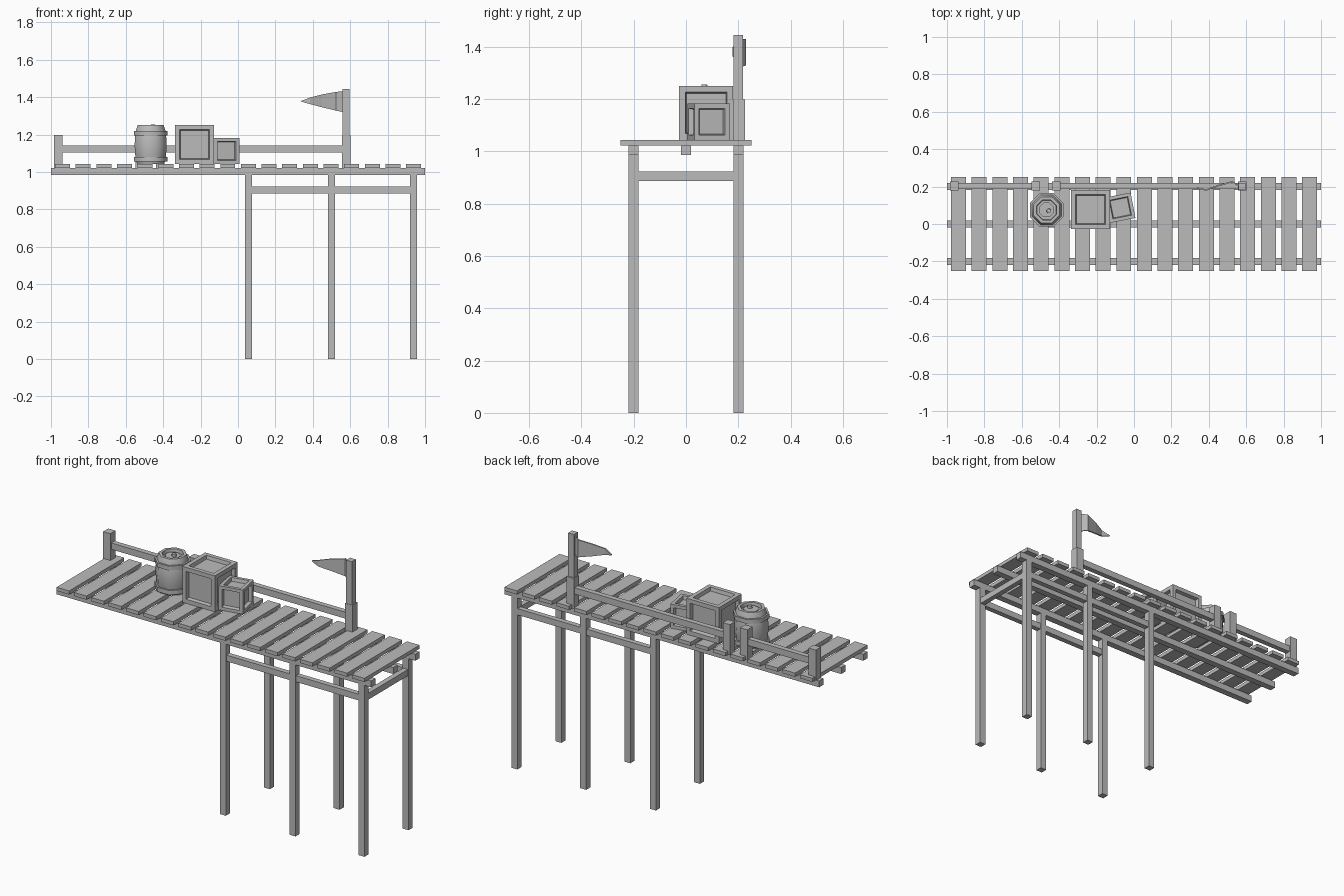
import bpy, bmesh, math
from mathutils import Matrix, Vector

default = bpy.data.objects.get("Cube")
if default:
    bpy.data.objects.remove(default, do_unlink=True)

wood = bpy.data.materials.new("weathered_grey")
wood.use_nodes = True
GREY = (0.5, 0.5, 0.5, 1)
wood.diffuse_color = GREY
wood.node_tree.nodes["Principled BSDF"].inputs["Base Color"].default_value = GREY


def finish(name, bm):
    bmesh.ops.recalc_face_normals(bm, faces=bm.faces)
    mesh = bpy.data.meshes.new(name)
    bm.to_mesh(mesh)
    bm.free()
    mesh.materials.append(wood)
    obj = bpy.data.objects.new(name, mesh)
    bpy.context.collection.objects.link(obj)
    return obj


def box(name, x, y, z, turn=0, panel=None):
    """Box from (low, high) ranges; panel = frame width of recessed sides."""
    bm = bmesh.new()
    bmesh.ops.create_cube(bm, size=1)
    size = [b - a for a, b in (x, y, z)]
    centre = Vector([(a + b) / 2 for a, b in (x, y, z)])
    bmesh.ops.scale(bm, vec=size, verts=bm.verts)
    if panel:
        sides = list(bm.faces)
        bmesh.ops.inset_individual(bm, faces=sides, thickness=panel)
        bmesh.ops.inset_individual(bm, faces=sides, thickness=0.006, depth=-0.02)
    bm.transform(Matrix.Translation(centre) @ Matrix.Rotation(math.radians(turn), 4, "Z"))
    return finish(name, bm)


def around(c, width):
    return (c - width / 2, c + width / 2)


# Deck: planks laid over three long beams
DECK = 1.043
for i in range(18):
    box(f"plank_{i + 1}", around(-0.938 + i * 0.1104, 0.08), (-0.25, 0.25), (1.022, DECK))
for side, y in (("front", -0.2), ("middle", 0), ("back", 0.2)):
    box(f"{side}_beam", (-1, 1), around(y, 0.038), (0.985, 1.022))

# Legs and their braces
LEGS = (0.057, 0.5, 0.938)
for side, y in (("front", -0.2), ("back", 0.2)):
    for i, x in enumerate(LEGS):
        box(f"{side}_leg_{i + 1}", around(x, 0.038), around(y, 0.038), (0, 0.99))
    box(f"{side}_brace", (LEGS[0], LEGS[2]), around(y, 0.03), (0.886, 0.922))
box("end_brace", around(LEGS[2], 0.03), (-0.2, 0.2), (0.886, 0.922))

# Railing along the back, with a gap
for i, x in enumerate((-0.96, -0.525, -0.415, 0.578)):
    box(f"rail_post_{i + 1}", around(x, 0.046), around(0.203, 0.046), (1.022, 1.197))
box("short_rail", (-0.96, -0.525), around(0.203, 0.03), (1.104, 1.141))
box("long_rail", (-0.415, 0.578), around(0.203, 0.03), (1.104, 1.141))

# Flag pole and waving pennant: rows of x, y, low z, high z
box("flag_pole", around(0.578, 0.036), around(0.2, 0.036), (1.19, 1.445))
rows = [(0.565, 0.2, 1.32, 1.432), (0.525, 0.226, 1.328, 1.428),
        (0.45, 0.205, 1.346, 1.415), (0.385, 0.182, 1.363, 1.398),
        (0.338, 0.192, 1.376, 1.38)]
bm = bmesh.new()
rings = []
for x, y, low, high in rows:
    rings.append([bm.verts.new((x, y + dy, z)) for dy, z in
                  ((-0.004, low), (0.004, low), (0.004, high), (-0.004, high))])
for a, b in zip(rings, rings[1:]):
    for k in range(4):
        n = (k + 1) % 4
        bm.faces.new((a[k], a[n], b[n], b[k]))
bm.faces.new(rings[0])
bm.faces.new(rings[-1])
finish("pennant", bm)


def lathe(name, profile, x, y, sides=8):
    """Spin (radius, height) points into a solid with flat ends."""
    bm = bmesh.new()
    rings = []
    for r, z in profile:
        rings.append([bm.verts.new((
            x + r * math.cos((k + 0.5) * math.tau / sides),
            y + r * math.sin((k + 0.5) * math.tau / sides), z)) for k in range(sides)])
    for a, b in zip(rings, rings[1:]):
        for k in range(sides):
            n = (k + 1) % sides
            bm.faces.new((a[k], a[n], b[n], b[k]))
    bm.faces.new(rings[0])
    bm.faces.new(rings[-1])
    obj = finish(name, bm)
    bpy.ops.object.select_all(action="DESELECT")
    obj.select_set(True)
    bpy.context.view_layer.objects.active = obj
    bpy.ops.object.shade_smooth_by_angle(angle=math.radians(46))
    return obj


# Barrel with two hoops, a recessed lid and a bung
BX, BY = -0.467, 0.075
lathe("barrel", [(0.078, DECK), (0.088, 1.075), (0.093, 1.145), (0.088, 1.215),
                 (0.075, 1.25), (0.058, 1.25), (0.055, 1.23)], BX, BY)
for name, z in (("lower_hoop", 1.055), ("upper_hoop", 1.195)):
    lathe(name, [(0.08, z), (0.097, z), (0.097, z + 0.025), (0.08, z + 0.025)], BX, BY)
lathe("barrel_lid", [(0.042, 1.225), (0.042, 1.24)], BX, BY)
lathe("barrel_bung", [(0.014, 1.225), (0.012, 1.255)], BX + 0.012, BY - 0.005)

# Crates with recessed panels
box("large_crate", around(-0.232, 0.207), around(0.077, 0.207), (DECK, 1.25), panel=0.034)
box("small_crate", around(-0.073, 0.138), around(0.087, 0.138), (DECK, 1.182),
    turn=11, panel=0.026)
